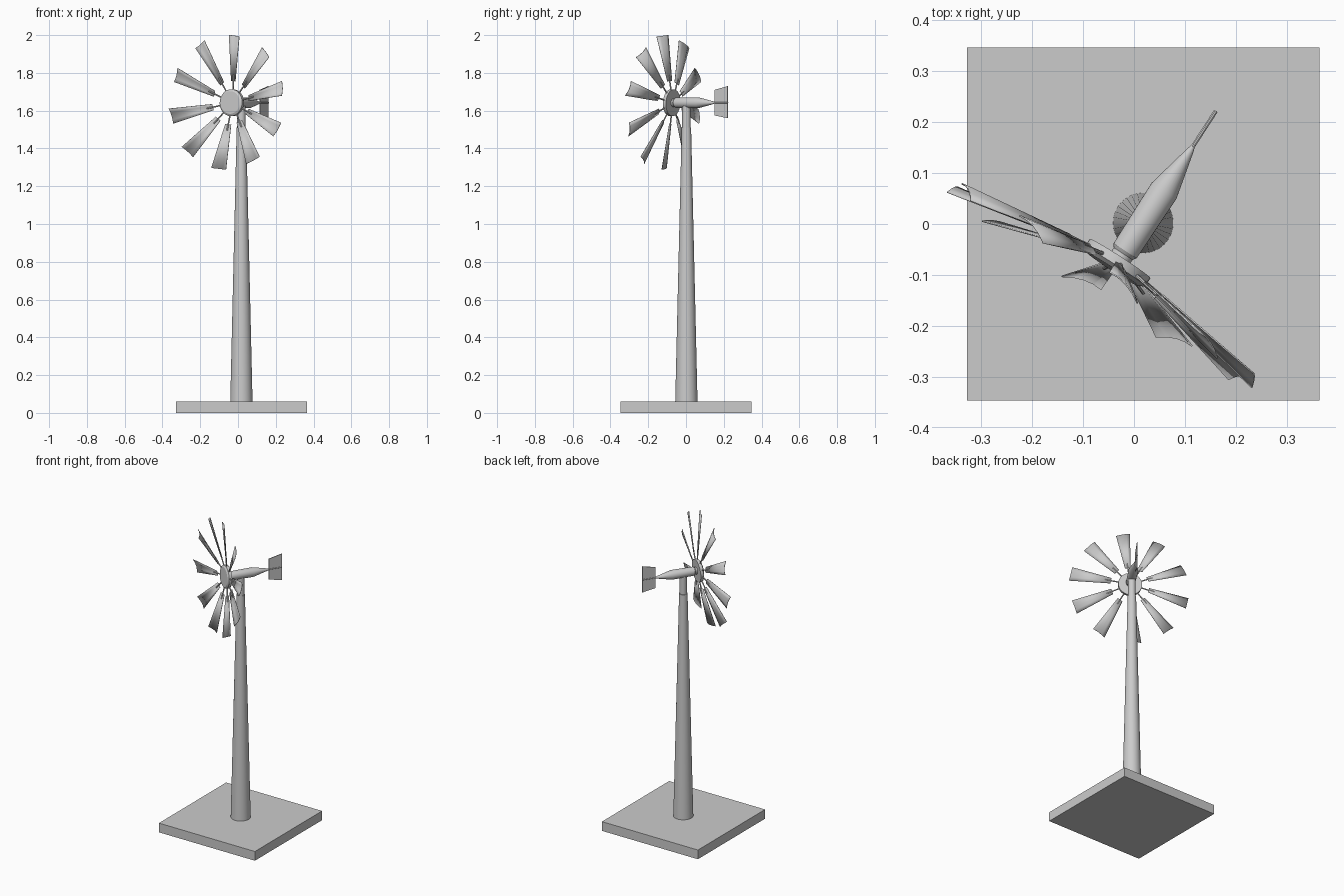
import bpy, bmesh
from math import radians, sin, cos, pi
from mathutils import Matrix

if "Cube" in bpy.data.objects:
    bpy.data.objects.remove(bpy.data.objects["Cube"])

CX, CZ = 0.018, 1.642                      # tower axis, rotor height
HEAD = Matrix.Translation((CX, 0.002, CZ)) @ Matrix.Rotation(radians(-33), 4, 'Z')
ROTOR = HEAD @ Matrix.Translation((0, -0.095, 0)) @ Matrix.Rotation(radians(-3), 4, 'X')
ALONG_Y = Matrix.Rotation(radians(-90), 4, 'X')
BLADES, PHASE = 10, radians(6)


def finish(name, bm, matrix=Matrix(), smooth=True):
    bmesh.ops.recalc_face_normals(bm, faces=bm.faces)
    me = bpy.data.meshes.new(name)
    bm.to_mesh(me)
    bm.free()
    ob = bpy.data.objects.new(name, me)
    bpy.context.collection.objects.link(ob)
    ob.matrix_world = matrix
    if smooth:
        bpy.ops.object.select_all(action='DESELECT')
        ob.select_set(True)
        bpy.context.view_layer.objects.active = ob
        bpy.ops.object.shade_smooth_by_angle(angle=radians(30))
    return ob


def lathe(bm, profile, sides=32, matrix=Matrix()):
    """Closed solid of revolution about z from (radius, height) pairs."""
    rings = []
    for r, h in profile:
        rings.append([bm.verts.new(matrix @ Matrix.Rotation(2 * pi * i / sides, 4, 'Z')
                                   @ Matrix.Translation((r, 0, h)).to_translation())
                      for i in range(sides)])
    for a, b in zip(rings, rings[1:]):
        for i in range(sides):
            j = (i + 1) % sides
            bm.faces.new((a[i], a[j], b[j], b[i]))
    bm.faces.new(rings[0])
    bm.faces.new(rings[-1])


def turned(name, profile, matrix, sides=32):
    bm = bmesh.new()
    lathe(bm, profile, sides)
    return finish(name, bm, matrix)


# Square base slab
bm = bmesh.new()
bmesh.ops.create_cube(bm, size=1, matrix=Matrix.Translation((CX, 0, 0.03))
                      @ Matrix.Diagonal((0.692, 0.692, 0.06, 1)))
finish("base_slab", bm, smooth=False)

# Tapered tower and swivel neck
AXIS = Matrix.Translation((CX, 0.002, 0))
turned("tower", [(0.059, 0.06), (0.025, 1.51)], AXIS)
turned("swivel_neck", [(0.022, 1.50), (0.022, 1.64)], AXIS)

# Head body tapering into the tail boom
turned("head_body", [(0.022, -0.085), (0.022, -0.072), (0.027, -0.065), (0.029, 0.075),
                     (0.007, 0.17), (0.004, 0.18), (0.004, 0.262)], HEAD @ ALONG_Y)

# Tail vane: flared plate in the vertical plane of the head
bm = bmesh.new()
outline = [(0.178, -0.067), (0.262, -0.082), (0.262, 0.088), (0.178, 0.068)]
face = bm.faces.new([bm.verts.new((-0.002, y, z)) for y, z in outline])
ext = bmesh.ops.extrude_face_region(bm, geom=[face])
bmesh.ops.translate(bm, vec=(0.004, 0, 0),
                    verts=[v for v in ext['geom'] if isinstance(v, bmesh.types.BMVert)])
finish("tail_vane", bm, HEAD, smooth=False)

# Rotor hub disc with chamfered front
turned("rotor_hub", [(0.060, -0.014), (0.071, -0.007), (0.071, 0.012)], ROTOR @ ALONG_Y)

# Spokes joining hub and blades
bm = bmesh.new()
for k in range(BLADES):
    spin = Matrix.Rotation(PHASE + 2 * pi * k / BLADES, 4, 'Y')
    lathe(bm, [(0.004, 0.05), (0.004, 0.15)], 8, spin @ Matrix.Rotation(radians(8), 4, 'X')
          @ Matrix.Translation((0, 0.008, 0)))
finish("rotor_spokes", bm, ROTOR)

# Blades: flared, slightly cambered, pitched and leaning forward
bm = bmesh.new()
for k in range(BLADES):
    spin = Matrix.Rotation(PHASE + 2 * pi * k / BLADES, 4, 'Y')
    rows = []
    for r, half in ((0.115, 0.016), (0.355, 0.040)):
        row = []
        for t in (-1, -0.5, 0, 0.5, 1):
            x = half * t
            y = -0.165 * (r - 0.07) - 0.27 * x + 0.2 * half * (0.5 - t * t)
            row.append(bm.verts.new((spin @ Matrix.Translation((x, y, r))).to_translation()))
        rows.append(row)
    a, b = rows
    for i in range(4):
        bm.faces.new((a[i], a[i + 1], b[i + 1], b[i]))
blades = finish("rotor_blades", bm, ROTOR)
solid = blades.modifiers.new("thickness", 'SOLIDIFY')
solid.thickness = 0.003
solid.offset = 0
